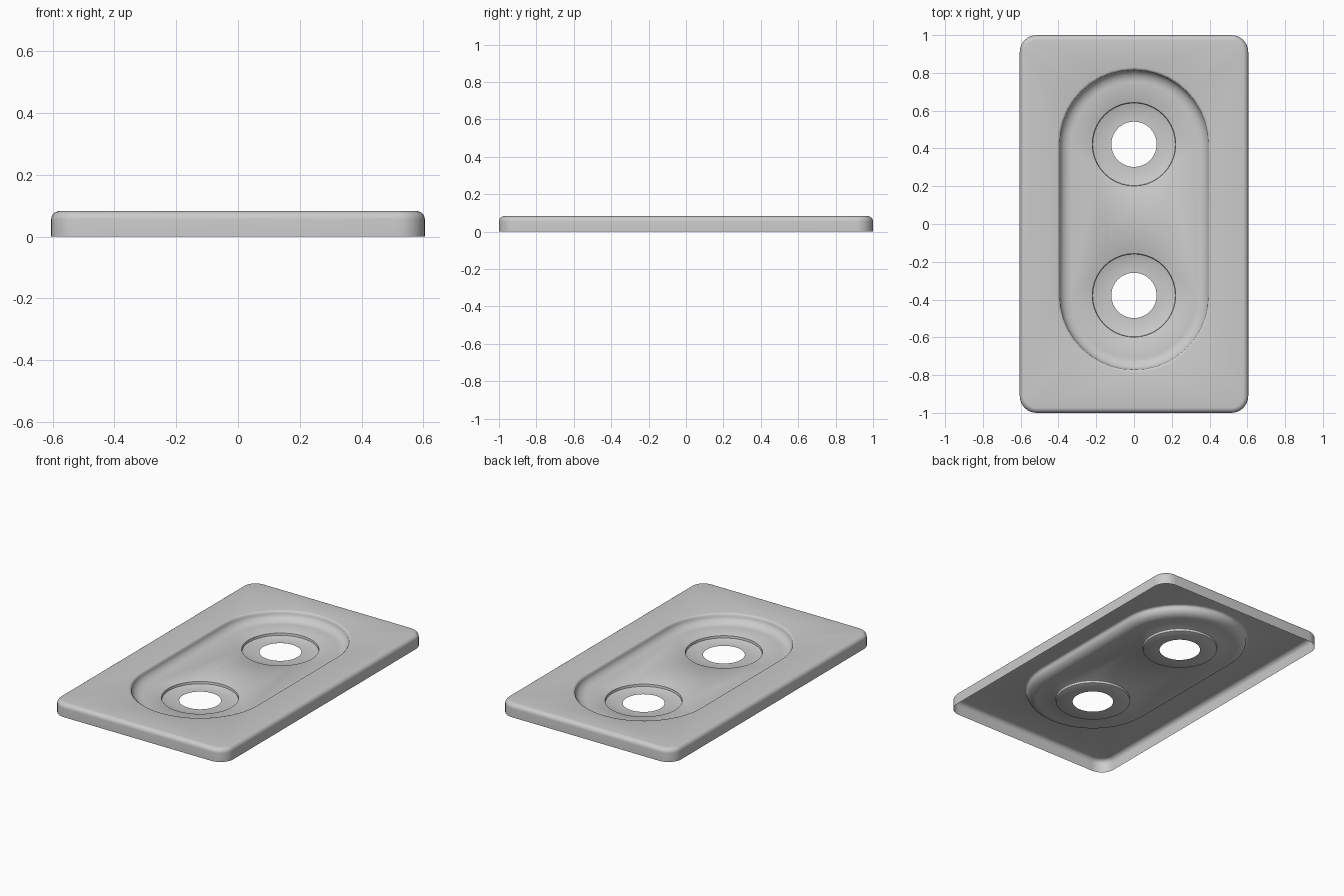
import bpy
import bmesh
from math import sin, cos, pi

if "Cube" in bpy.data.objects:
    bpy.data.objects.remove(bpy.data.objects["Cube"])

steel = bpy.data.materials.new("light grey metal")
steel.use_nodes = True
grey = (0.6, 0.6, 0.6, 1)
steel.diffuse_color = grey
steel.node_tree.nodes["Principled BSDF"].inputs["Base Color"].default_value = grey

TOP, FLOOR, SEAT = 0.083, 0.026, 0.006
MID = 0.022                    # the slot sits slightly toward the back
HOLES = (MID - 0.4, MID + 0.4)

bm = bmesh.new()


def ring(points, z):
    """Closed loop of vertices and edges."""
    vs = [bm.verts.new((x, y, z)) for x, y in points]
    for a, b in zip(vs, vs[1:] + vs[:1]):
        bm.edges.new((a, b))
    return vs


def arc(cx, cy, r, start, sweep, n):
    return [(cx + r * cos(start + sweep * i / n), cy + r * sin(start + sweep * i / n))
            for i in range(n + 1)]


def outline(inset):
    """Rounded rectangle of the plate."""
    r, pts = 0.09 - inset, []
    for i, (sx, sy) in enumerate(((1, 1), (-1, 1), (-1, -1), (1, -1))):
        pts += arc(sx * 0.515, sy * 0.91, r, i * pi / 2, pi / 2, 8)
    return pts


def slot(r):
    return arc(0, MID + 0.4, r, 0, pi, 20) + arc(0, MID - 0.4, r, pi, pi, 20)


def circle(cy, r):
    return arc(0, cy, r, 0, 2 * pi, 40)[:-1]


def skin(rings):
    """Quads between successive loops."""
    for a, b in zip(rings, rings[1:]):
        n = len(a)
        for i in range(n):
            j = (i + 1) % n
            bm.faces.new((a[i], a[j], b[j], b[i]))


def fill(*rings):
    """Flat sheet between an outer loop and the loops inside it."""
    edges = [bm.edges.get((a, b)) for r in rings for a, b in zip(r, r[1:] + r[:1])]
    bmesh.ops.triangle_fill(bm, use_beauty=True, edges=edges, normal=(0, 0, 1))


# Skirt and rounded top rim
R = 0.028
rim = [ring(outline(0), 0)]
for i in range(7):
    t = i / 6 * pi / 2
    rim.append(ring(outline(R * (1 - cos(t))), TOP - R + R * sin(t)))
skin(rim)

# Slot wall: small rounded lip, then a wide cove down to the floor
wall = [ring(slot(r), z) for r, z in ((0.408, TOP), (0.4, TOP - 0.002), (0.394, TOP - 0.008))]
for i in range(1, 8):
    t = i / 7 * pi / 2
    wall.append(ring(slot(0.394 - 0.062 * (1 - cos(t))),
                     TOP - 0.008 - (TOP - 0.008 - FLOOR) * sin(t)))
skin(wall)
fill(rim[-1], wall[0])

# Stepped seats around the two through holes
seats = []
for cy in HOLES:
    seat = [ring(circle(cy, r), z) for r, z in
            ((0.226, FLOOR), (0.221, FLOOR - 0.003), (0.219, SEAT + 0.003),
             (0.214, SEAT), (0.12, SEAT))]
    skin(seat)
    seats.append(seat[0])
fill(wall[-1], *seats)

bmesh.ops.recalc_face_normals(bm, faces=bm.faces)
if sum(f.normal.z * f.calc_area() for f in bm.faces) < 0:
    bmesh.ops.reverse_faces(bm, faces=bm.faces)

mesh = bpy.data.meshes.new("mounting_plate")
bm.to_mesh(mesh)
bm.free()
mesh.materials.append(steel)
plate = bpy.data.objects.new("mounting_plate", mesh)
bpy.context.collection.objects.link(plate)
bpy.context.view_layer.objects.active = plate
plate.select_set(True)
bpy.ops.object.shade_smooth_by_angle(angle=0.7)
